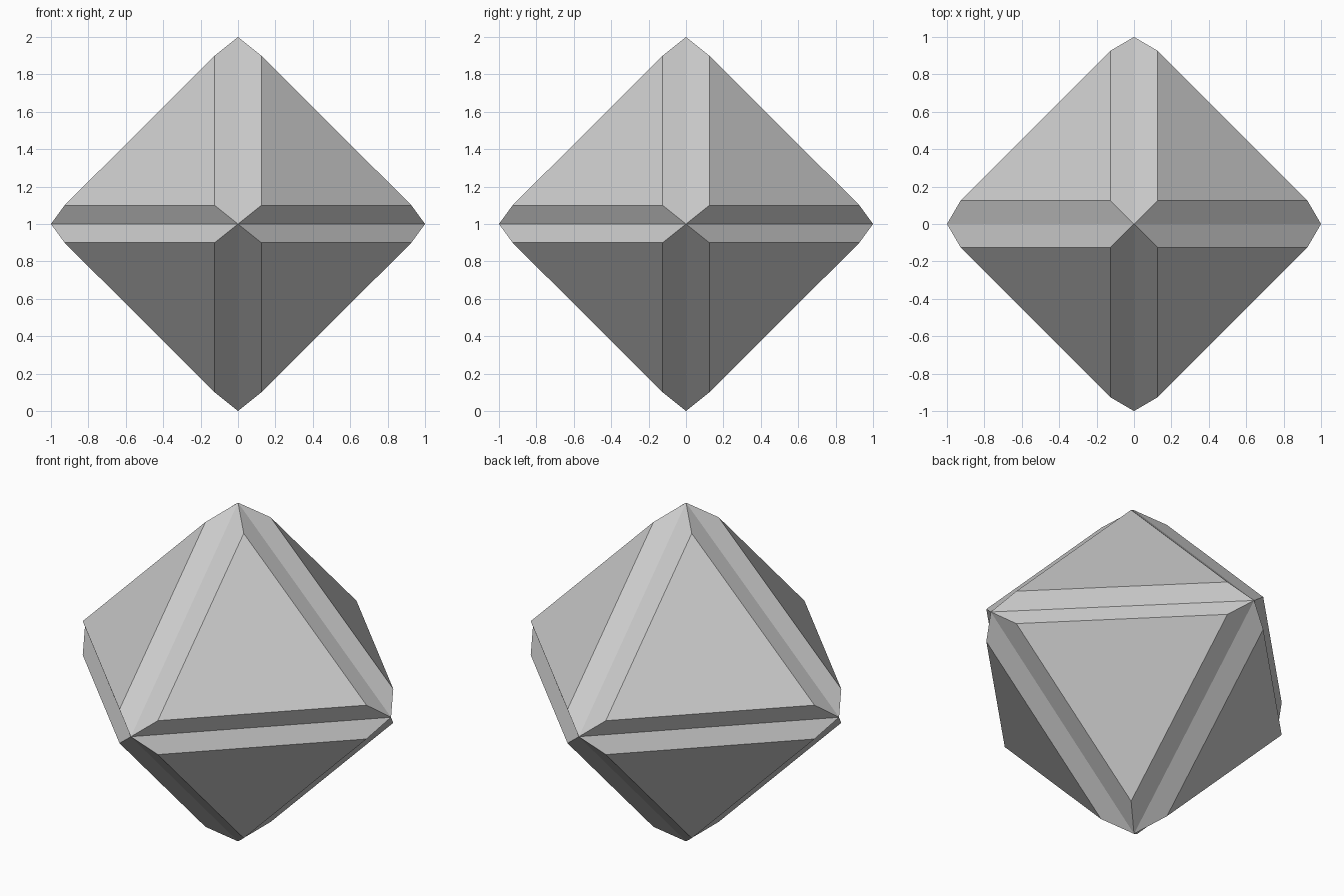
import bpy, bmesh
from itertools import product
from mathutils import Vector

if "Cube" in bpy.data.objects:
    bpy.data.objects.remove(bpy.data.objects["Cube"])

# Octahedron core with a raised triangular plate on each of its eight faces;
# sloped borders meet in shallow V grooves along the core's edges.
CENTRE = Vector((0, 0, 1))
TIPS = [Vector((1, 0, 0)), Vector((0, 1, 0)), Vector((0, 0, 1))]
PLATE = [Vector((0.927, 0.125, 0.1)), Vector((0.125, 0.927, 0.1)), Vector((0.125, 0.125, 0.9))]

bm = bmesh.new()
for signs in product((1, -1), repeat=3):
    s = Vector(signs)
    tips = [bm.verts.new(v * s + CENTRE) for v in TIPS]
    plate = [bm.verts.new(v * s + CENTRE) for v in PLATE]
    bm.faces.new(plate)
    for i in range(3):
        j = (i + 1) % 3
        bm.faces.new((tips[i], tips[j], plate[j], plate[i]))

# Weld the octants along the groove bottoms
bmesh.ops.remove_doubles(bm, verts=bm.verts[:], dist=1e-4)
bmesh.ops.recalc_face_normals(bm, faces=bm.faces[:])

mesh = bpy.data.meshes.new("grooved_octahedron")
bm.to_mesh(mesh)
bm.free()
bpy.context.collection.objects.link(bpy.data.objects.new("grooved_octahedron", mesh))
